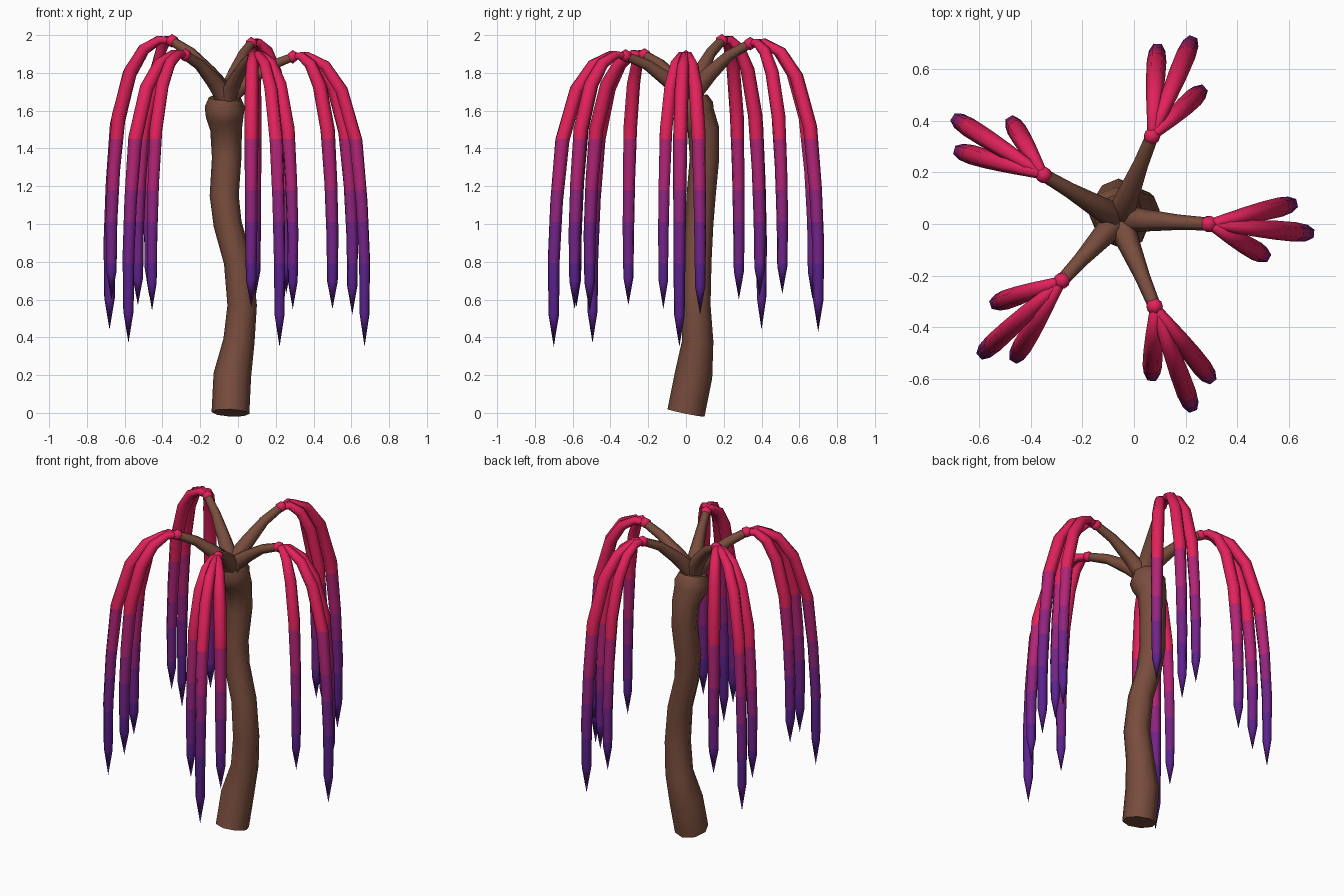
import bpy, bmesh, math
from mathutils import Vector

if "Cube" in bpy.data.objects:
    bpy.data.objects.remove(bpy.data.objects["Cube"])


def material(name, rgb):
    m = bpy.data.materials.new(name)
    m.diffuse_color = (*rgb, 1)
    m.use_nodes = True
    m.node_tree.nodes["Principled BSDF"].inputs["Base Color"].default_value = m.diffuse_color
    return m


BARK = material("bark brown", (0.19, 0.074, 0.047))
LEAF = [material("crimson", (0.76, 0.016, 0.105)),
        material("magenta", (0.44, 0.018, 0.18)),
        material("plum", (0.28, 0.018, 0.21)),
        material("purple", (0.17, 0.017, 0.245)),
        material("violet", (0.105, 0.016, 0.27))]
BANDS = [1.45, 1.18, 1.01, 0.79]      # heights where the leaf colour changes


def tube(bm, path, radii, sides, ref):
    """Loft rings along a path; a zero radius closes to a point."""
    pts = [Vector(p) for p in path]
    rings = []
    for i, (p, r) in enumerate(zip(pts, radii)):
        t = (pts[min(i + 1, len(pts) - 1)] - pts[max(i - 1, 0)]).normalized()
        u = (ref - t * ref.dot(t)).normalized()
        v = t.cross(u)
        n = sides if r > 0 else 1
        rings.append([bm.verts.new(p + r * (u * math.cos(a) + v * math.sin(a)))
                      for a in (2 * math.pi * k / sides for k in range(n))])
    for a, b in zip(rings, rings[1:]):
        for k in range(sides):
            j = (k + 1) % sides
            bm.faces.new((a[k], a[j], b[0]) if len(b) == 1 else (a[k], a[j], b[j], b[k]))
    bm.faces.new(rings[0][::-1])
    if len(rings[-1]) > 1:
        bm.faces.new(rings[-1])


def finish(bm, name, mats):
    bmesh.ops.recalc_face_normals(bm, faces=bm.faces[:])
    me = bpy.data.meshes.new(name)
    bm.to_mesh(me)
    bm.free()
    for m in mats:
        me.materials.append(m)
    ob = bpy.data.objects.new(name, me)
    bpy.context.collection.objects.link(ob)
    bpy.ops.object.select_all(action='DESELECT')
    ob.select_set(True)
    bpy.context.view_layer.objects.active = ob
    bpy.ops.object.shade_smooth_by_angle(angle=math.radians(65))


# Trunk: x, y, z, radius
rings = [(-.04, 0, 0, .10), (-.03, .04, .2, .10), (.005, .062, .38, .083),
         (.022, .052, .57, .078), (0, .06, .8, .075), (-.055, .07, 1.0, .075),
         (-.073, .08, 1.15, .077), (-.06, .098, 1.35, .078), (-.063, .092, 1.5, .084),
         (-.07, .055, 1.57, .1), (-.07, .04, 1.62, .106), (-.07, .03, 1.67, .085)]
bm = bmesh.new()
tube(bm, [r[:3] for r in rings], [r[3] for r in rings], 8, Vector((0, 1, 0)))
finish(bm, "trunk", [BARK])

# Branch tips, each with three leaf tips
ROOT = Vector((-.06, .02, 1.62))
BRANCHES = [
    ((.29, 0, 1.885), [(.67, -.035, .35), (.605, .075, .52), (.50, -.12, .55)]),
    ((.07, .34, 1.955), [(.22, .70, .43), (.09, .67, .6), (.255, .51, .63)]),
    ((-.35, .19, 1.97), [(-.68, .40, .44), (-.67, .28, .6), (-.47, .39, .62)]),
    ((-.28, -.22, 1.895), [(-.58, -.495, .37), (-.53, -.305, .57), (-.455, -.51, .54)]),
    ((.08, -.32, 1.89), [(.22, -.70, .35), (.29, -.59, .55), (.07, -.58, .56)])]
# Arching leaf: share of reach, share of drop, radius
ARCH = [(0, 0, .018), (.2, -.004, .024), (.45, .03, .032), (.68, .115, .037),
        (.88, .29, .038), (.96, .5, .034), (1, .7, .032), (1, .89, .028), (1, 1, 0)]

for i, (tip, leaves) in enumerate(BRANCHES, 1):
    tip = Vector(tip)
    d = tip - ROOT
    side = Vector((-d.y, d.x, 0)).normalized()
    bm = bmesh.new()
    tube(bm, [ROOT + Vector((d.x * f, d.y * f, d.z * g)) for f, g in
              ((0, 0), (.1, .28), (.33, .52), (.66, .82), (1, 1))],
         [.06, .052, .042, .03, .025], 6, side)
    finish(bm, f"branch_{i}", [BARK])

    # Bud joining the leaves to the branch
    bm = bmesh.new()
    bmesh.ops.create_icosphere(bm, subdivisions=1, radius=.036)
    bmesh.ops.translate(bm, verts=bm.verts[:], vec=tip)
    finish(bm, f"bud_{i}", [LEAF[0]])

    # Hanging leaves, cut and coloured by height
    bm = bmesh.new()
    for end in leaves:
        e = Vector(end) - tip
        tube(bm, [tip + Vector((e.x * f, e.y * f, e.z * g)) for f, g, _ in ARCH],
             [a[2] for a in ARCH], 6, Vector((-e.y, e.x, 0)).normalized())
    for z in BANDS:
        bmesh.ops.bisect_plane(bm, geom=bm.verts[:] + bm.edges[:] + bm.faces[:],
                               plane_co=(0, 0, z), plane_no=(0, 0, 1))
    for f in bm.faces:
        f.material_index = sum(f.calc_center_median().z < z for z in BANDS)
    finish(bm, f"hanging_leaves_{i}", LEAF)
